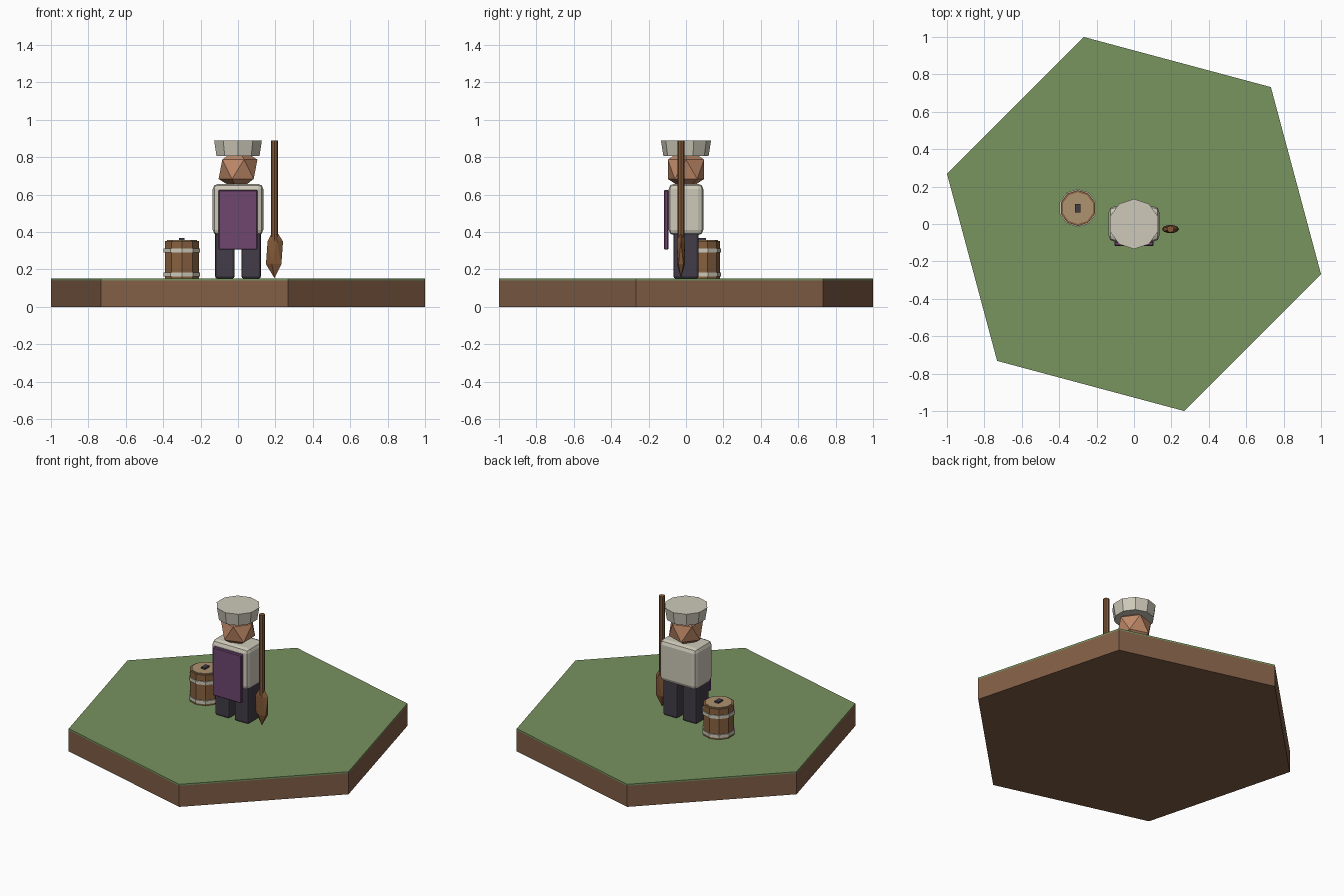
import bpy
import math

if "Cube" in bpy.data.objects:
    bpy.data.objects.remove(bpy.data.objects["Cube"])


def mat(name, hex_code):
    """Flat material from an sRGB hex colour, stored as linear values."""
    m = bpy.data.materials.new(name)
    srgb = [int(hex_code[i:i + 2], 16) / 255 for i in (0, 2, 4)]
    m.diffuse_color = [c / 12.92 if c < 0.04045 else ((c + 0.055) / 1.055) ** 2.4 for c in srgb] + [1]
    m.use_nodes = True
    m.node_tree.nodes["Principled BSDF"].inputs["Base Color"].default_value = m.diffuse_color
    return m


GRASS = mat("grass green", "78935F")
SOIL = mat("soil brown", "815E46")
CLOTH = mat("off white cloth", "CDC9B9")
PURPLE = mat("apron purple", "6E4670")
DARK = mat("dark trousers", "423C48")
SKIN = mat("skin", "C08A68")
WOOD = mat("barrel wood", "87613F")
LID = mat("pale lid wood", "AE9370")
TOOL = mat("tool wood", "815838")


def finish(name, material, bevel=0, segments=1):
    ob = bpy.context.object
    ob.name = name
    ob.data.materials.append(material)
    if bevel:
        b = ob.modifiers.new("bevel", "BEVEL")
        b.width, b.segments = bevel, segments
    return ob


def prism(name, material, sides, r1, r2, x, y, z0, z1, turn=0):
    bpy.ops.mesh.primitive_cone_add(vertices=sides, radius1=r1, radius2=r2, depth=z1 - z0,
                                    location=(x, y, (z0 + z1) / 2), rotation=(0, 0, turn))
    return finish(name, material)


def box(name, material, x, y, z, bevel=0, segments=1):
    """Box from (min, max) pairs along each axis."""
    spans = (x, y, z)
    bpy.ops.mesh.primitive_cube_add(size=1, location=[(a + b) / 2 for a, b in spans])
    ob = bpy.context.object
    for v in ob.data.vertices:
        v.co = [c * (b - a) for c, (a, b) in zip(v.co, spans)]
    return finish(name, material, bevel, segments)


def faceted_ball(name, material, center, radii):
    bpy.ops.mesh.primitive_ico_sphere_add(subdivisions=1, radius=1, location=center)
    ob = bpy.context.object
    for v in ob.data.vertices:
        v.co = [c * r for c, r in zip(v.co, radii)]
    return finish(name, material)


# Hexagonal ground tile
R, TURN = 1.035, math.radians(15)
prism("soil_slab", SOIL, 6, R, R, 0, 0, 0, 0.14, TURN)
prism("grass_layer", GRASS, 6, R, R, 0, 0, 0.14, 0.15, TURN)

# Figure
for side, x in (("left", (-0.123, -0.018)), ("right", (0.018, 0.123))):
    box(side + "_leg", DARK, x, (-0.068, 0.068), (0.15, 0.40), 0.014, 2)
box("torso", CLOTH, (-0.135, 0.135), (-0.093, 0.093), (0.383, 0.657), 0.028, 2)
box("apron", PURPLE, (-0.105, 0.105), (-0.118, -0.093), (0.305, 0.625), 0.005)
faceted_ball("head", SKIN, (0, 0, 0.735), (0.116, 0.114, 0.116))
prism("hat", CLOTH, 10, 0.121, 0.134, 0, 0, 0.807, 0.888)

# Spade
prism("spade_handle", TOOL, 8, 0.019, 0.019, 0.195, -0.027, 0.25, 0.888)
faceted_ball("spade_blade", TOOL, (0.195, -0.027, 0.288), (0.051, 0.025, 0.135))

# Barrel
BX, BY = -0.3, 0.085
prism("barrel_body", WOOD, 10, 0.096, 0.096, BX, BY, 0.15, 0.352)
for i, z in enumerate((0.162, 0.289)):
    prism(f"barrel_band_{i + 1}", CLOTH, 10, 0.102, 0.102, BX, BY, z, z + 0.022)
prism("barrel_lid", LID, 10, 0.085, 0.085, BX, BY, 0.345, 0.358)
box("lid_knob", DARK, (BX - 0.015, BX + 0.015), (BY - 0.023, BY + 0.023), (0.355, 0.368))
